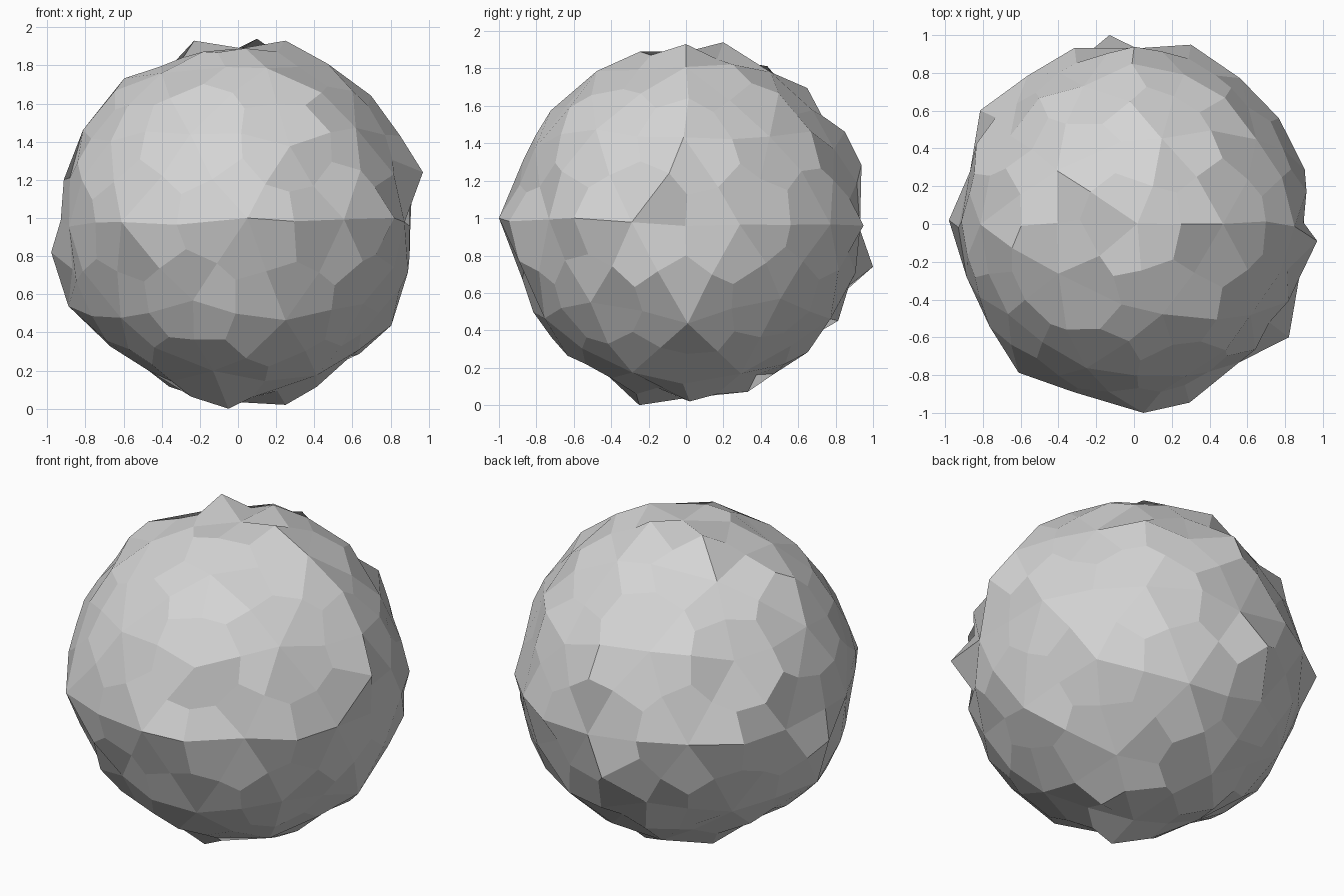
import bpy
import bmesh
import random
from mathutils import Vector

# Remove the default cube
default_cube = bpy.data.objects.get("Cube")
if default_cube:
    bpy.data.objects.remove(default_cube, do_unlink=True)

random.seed(4)
MID = 0.97
CENTRE = Vector((0, 0, MID))
RADIUS = 0.93
JITTER = 0.025

# Sharp corners that stick out of the boulder
SPIKES = [
    (0.97, -0.09, 1.24), (-0.98, 0.02, 0.82), (0.05, -1, 1), (-0.13, 1, 0.74),
    (-0.05, -0.25, 0), (0.25, 0.02, 0.02), (0.82, -0.6, 1),
    (-0.23, 0.17, 1.93), (0.1, 0.2, 1.94), (0.25, 0, 1.93),
]
# Outline corners seen along y (x, z), along x (y, z) and along z (x, y)
FRONT = [
    (0.45, 1.82), (0.68, 1.66), (0.84, 1.45), (0.9, 0.97),
    (0.9, 0.8), (0.8, 0.43), (0.62, 0.3), (-0.22, 0.08), (-0.47, 0.2),
    (-0.9, 0.56), (-0.9, 1.25), (-0.82, 1.45), (-0.6, 1.73),
]
SIDE = [
    (-0.25, 1.89), (0.48, 1.79), (0.62, 1.72), (0.85, 1.46),
    (0.94, 1.28), (0.93, 0.93), (0.8, 0.43), (0.67, 0.3), (0.38, 0.09),
    (-0.63, 0.26), (-0.84, 0.54), (-0.8, 1.45), (-0.72, 1.58), (-0.47, 1.77),
]
PLAN = [
    (-0.35, 0.92), (0.3, 0.95), (0.55, 0.78), (0.76, 0.57), (0.9, 0.3),
    (0.88, -0.27), (0.28, -0.95), (-0.37, -0.87), (-0.62, -0.78),
    (-0.88, -0.3), (-0.83, 0.58), (-0.57, 0.78),
]
OUTLINE = [(x, 0, z) for x, z in FRONT]
OUTLINE += [(0, y, z) for y, z in SIDE]
OUTLINE += [(x, y, MID) for x, y in PLAN]


def flat_colour(name, rgb):
    """Plain material with matching viewport and render colour."""
    mat = bpy.data.materials.new(name)
    mat.use_nodes = True
    mat.diffuse_color = (*rgb, 1)
    mat.node_tree.nodes["Principled BSDF"].inputs["Base Color"].default_value = (*rgb, 1)
    return mat


def take_nearest(verts, point):
    """Remove and return the free vertex closest to a point."""
    nearest = min(verts, key=lambda vert: (vert.co - point).length)
    verts.remove(nearest)
    return nearest


# Coarse ball whose triangles are each divided into three kite-shaped faces
bpy.ops.mesh.primitive_ico_sphere_add(subdivisions=2, radius=RADIUS)
boulder = bpy.context.object
boulder.name = "boulder"
kites = boulder.modifiers.new("kite faces", "SUBSURF")
kites.levels = 1
kites.subdivision_type = "SIMPLE"
bpy.ops.object.modifier_apply(modifier=kites.name)

# Round the ball, then roughen it in every direction
bm = bmesh.new()
bm.from_mesh(boulder.data)
for vert in bm.verts:
    offset = Vector([random.uniform(-JITTER, JITTER) for axis in range(3)])
    vert.co = CENTRE + vert.co.normalized() * RADIUS + offset

# Pull the nearest free vertex all the way out to each spike
free = list(bm.verts)
for point in map(Vector, SPIKES):
    take_nearest(free, point).co = point

# Move vertices to the outline, going only part of the way sideways
for point in map(Vector, OUTLINE):
    vert = take_nearest(free, point)
    heading = (vert.co - CENTRE).normalized().lerp((point - CENTRE).normalized(), 0.4)
    vert.co = CENTRE + heading.normalized() * (point - CENTRE).length

bmesh.ops.recalc_face_normals(bm, faces=bm.faces)
for face in bm.faces:
    face.smooth = False
bm.to_mesh(boulder.data)
bm.free()

# Stone colour
boulder.data.materials.clear()
boulder.data.materials.append(flat_colour("stone grey", (0.66, 0.66, 0.66)))
